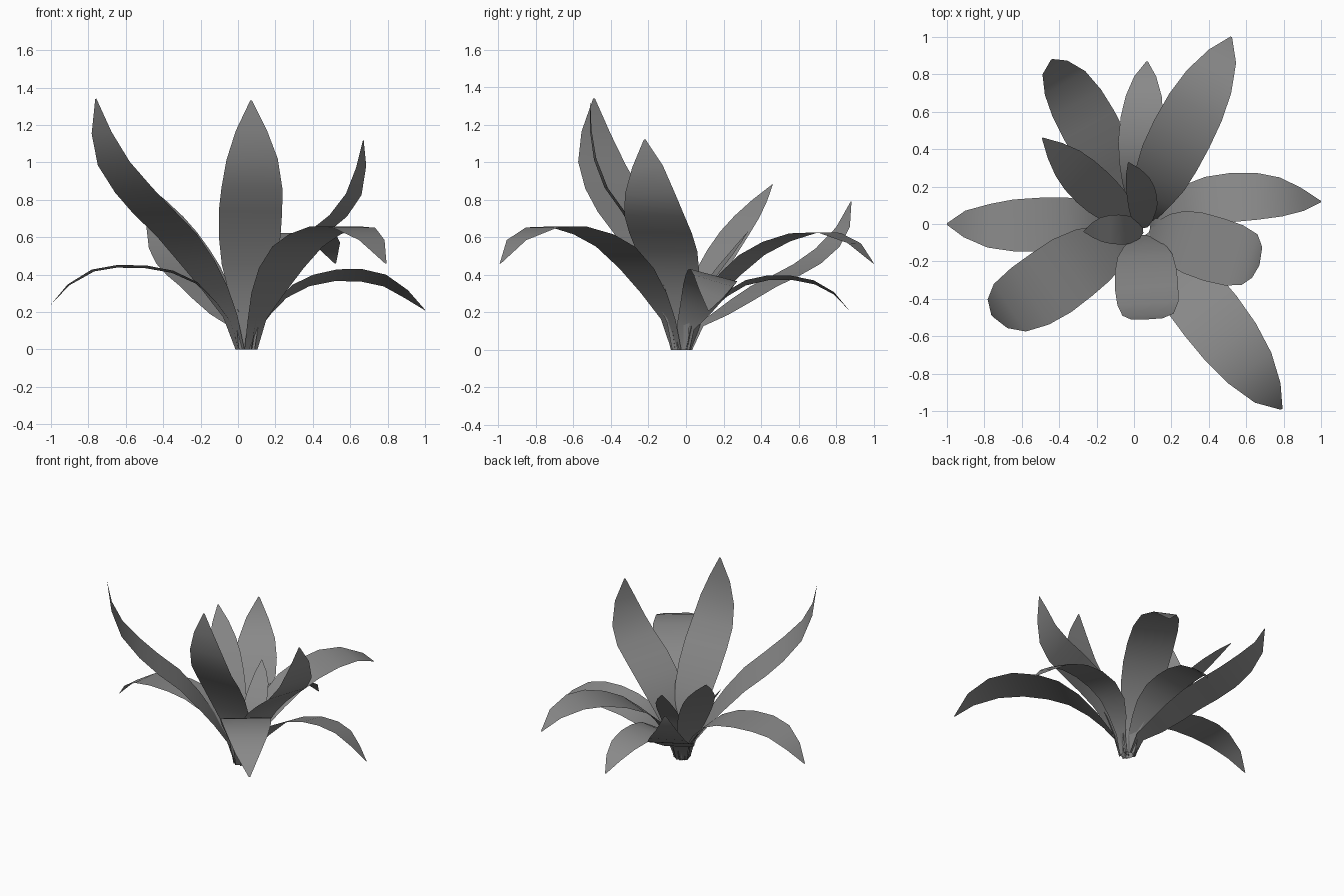
import bpy, math
from mathutils import Vector, Matrix

if "Cube" in bpy.data.objects:
    bpy.data.objects.remove(bpy.data.objects["Cube"])

ROWS = 10
CENTRE = Vector((0.045, -0.02, 0))
# half-outline of a leaf: (fraction of length, fraction of full width)
PROFILE = [(0, .25), (.1, .33), (.2, .6), (.32, .85), (.44, .97), (.55, 1), (.65, .98), (.77, .83), (.9, .46), (1, .03)]

# dark grey leaf material
MAT = bpy.data.materials.new("leaf_grey")
MAT.diffuse_color = (.25, .25, .25, 1)
MAT.use_nodes = True
MAT.node_tree.nodes["Principled BSDF"].inputs["Base Color"].default_value = MAT.diffuse_color


def width_at(s):
    for (a, wa), (b, wb) in zip(PROFILE, PROFILE[1:]):
        if s <= b + 1e-6:
            return wa + (wb - wa) * (s - a) / (b - a)
    return PROFILE[-1][1]


def catmull(p, t):
    # point on a smooth path through the control points, t in 0..1
    n = len(p) - 1
    i = min(int(t * n), n - 1)
    u = t * n - i
    p1, p2 = p[i], p[i + 1]
    p0 = p[i - 1] if i else p1 * 2 - p2
    p3 = p[i + 2] if i + 2 <= n else p2 * 2 - p1
    return (p1 * 2 + (p2 - p0) * u + (p0 * 2 - p1 * 5 + p2 * 4 - p3) * u * u
            + (p1 * 3 - p0 - p2 * 3 + p3) * u ** 3) / 2


def leaf(name, width, roll, mids, foot=.04):
    pts = [Vector(m) for m in mids]
    heading = pts[-1] - CENTRE
    heading.z = 0
    heading.normalize()
    # upright foot before the leaf bends outward
    up = Vector((0, 0, .1))
    pts = [CENTRE + heading * foot, CENTRE + heading * foot * 1.5 + up] + pts
    # resample evenly along the length
    fine = [catmull(pts, k / 160) for k in range(161)]
    dist = [0]
    for a, b in zip(fine, fine[1:]):
        dist.append(dist[-1] + (b - a).length)
    perp = Vector((0, 0, 1)).cross(heading)
    verts, faces = [], []
    for r in range(ROWS):
        s = r / (ROWS - 1)
        k = min(range(161), key=lambda j: abs(dist[j] - s * dist[-1]))
        tan = (fine[min(k + 2, 160)] - fine[max(k - 2, 0)]).normalized()
        side = (perp - tan * perp.dot(tan)).normalized()
        side = Matrix.Rotation(math.radians(roll), 3, tan) @ side
        if r == 0:
            side = perp
        half = side * width * width_at(s) / 2
        verts += [fine[k] - half, fine[k] + half]
        if r:
            j = 2 * r
            faces.append((j - 2, j, j + 1, j - 1))
    me = bpy.data.meshes.new(name)
    me.from_pydata(verts, [], faces)
    me.polygons.foreach_set("use_smooth", [True] * len(faces))
    me.materials.append(MAT)
    ob = bpy.data.objects.new(name, me)
    bpy.context.collection.objects.link(ob)


# drooping outer leaves
leaf("right_leaf", .27, -14, [(.17, .04, .2), (.32, .11, .34), (.56, .145, .4), (.78, .145, .37), (.92, .13, .28), (1, .12, .21)])
leaf("left_leaf", .29, 3, [(-.08, 0, .2), (-.2, 0, .34), (-.35, 0, .415), (-.55, -.005, .445), (-.75, -.01, .43), (-.9, 0, .35), (-1, 0, .24)])
leaf("back_leaf", .24, -6, [(.04, .13, .22), (.04, .28, .34), (.035, .45, .385), (.05, .65, .37), (.06, .79, .3), (.07, .87, .21)])
leaf("front_right_leaf", .35, 0, [(.16, -.17, .3), (.29, -.34, .52), (.44, -.53, .63), (.59, -.73, .66), (.72, -.91, .58), (.79, -.99, .46)])
leaf("back_right_leaf", .33, 0, [(.1, .14, .29), (.18, .33, .49), (.28, .53, .595), (.385, .73, .63), (.48, .91, .56), (.52, 1, .46)])
# upward curling leaves
leaf("back_left_leaf", .31, 0, [(-.07, .2, .2), (-.17, .4, .33), (-.28, .6, .43), (-.36, .74, .53), (-.425, .84, .66), (-.44, .88, .79)])
leaf("front_left_leaf", .38, 5, [(-.12, -.11, .32), (-.31, -.22, .59), (-.48, -.34, .765), (-.65, -.44, .97), (-.73, -.48, 1.16), (-.76, -.49, 1.34)])
leaf("front_leaf", .34, 0, [(.055, -.09, .24), (.06, -.18, .48), (.065, -.31, .7), (.075, -.435, .88), (.075, -.49, 1.04), (.07, -.51, 1.2), (.07, -.51, 1.33)])
leaf("side_right_leaf", .35, 0, [(.14, -.05, .24), (.25, -.08, .45), (.42, -.135, .62), (.58, -.18, .76), (.65, -.2, .93), (.67, -.22, 1.12)])
leaf("upright_left_leaf", .23, 0, [(-.05, .05, .22), (-.15, .13, .41), (-.26, .23, .58), (-.37, .34, .73), (-.49, .46, .88)])
# small inner leaves
leaf("inner_back_leaf", .16, 0, [(.05, .04, .2), (.045, .13, .37), (.02, .23, .5), (-.03, .33, .63)], .0)
leaf("inner_left_leaf", .16, 0, [(0, -.03, .2), (-.08, -.03, .36), (-.18, -.03, .48), (-.27, -.04, .6)], .0)
